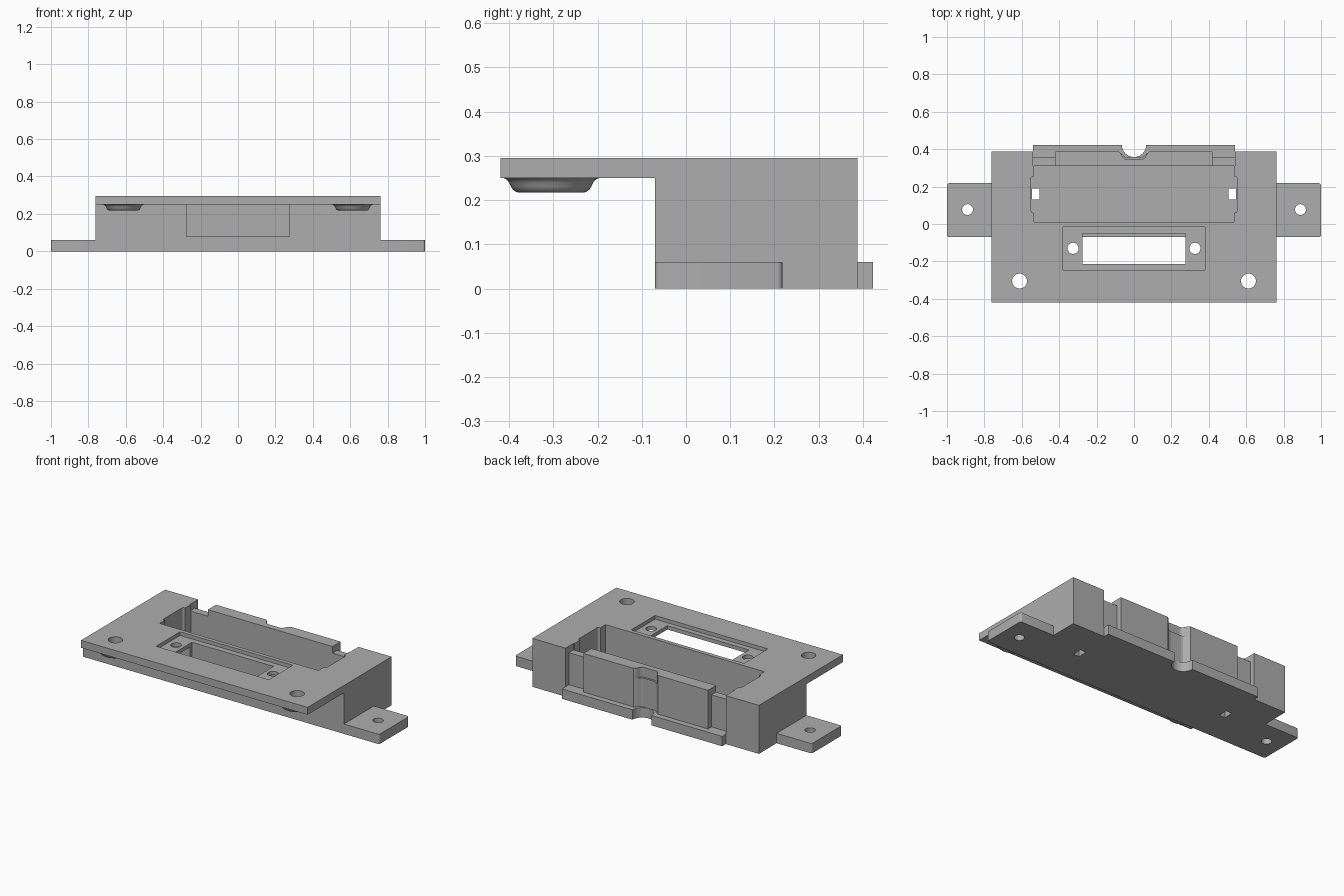
import bpy, bmesh
from math import sin, cos, pi, radians

cube = bpy.data.objects.get("Cube")
if cube:
    bpy.data.objects.remove(cube, do_unlink=True)

grey = bpy.data.materials.new("plain grey")
grey.use_nodes = True
grey.diffuse_color = (0.42, 0.42, 0.42, 1)
grey.node_tree.nodes["Principled BSDF"].inputs["Base Color"].default_value = (0.42, 0.42, 0.42, 1)


def finish(name, bm):
    bmesh.ops.recalc_face_normals(bm, faces=bm.faces)
    me = bpy.data.meshes.new(name)
    bm.to_mesh(me)
    bm.free()
    me.materials.append(grey)
    ob = bpy.data.objects.new(name, me)
    bpy.context.scene.collection.objects.link(ob)
    return ob


def prism(name, pts, a, b, axis="z", bevel=None):
    """Extrude an outline from a to b along z (xy points) or x (yz points)."""
    place = (lambda p: (p[0], p[1], a)) if axis == "z" else (lambda p: (a, p[0], p[1]))
    bm = bmesh.new()
    face = bm.faces.new([bm.verts.new(place(p)) for p in pts])
    moved = bmesh.ops.extrude_face_region(bm, geom=[face])["geom"]
    shift = (0, 0, b - a) if axis == "z" else (b - a, 0, 0)
    bmesh.ops.translate(bm, verts=[v for v in moved if isinstance(v, bmesh.types.BMVert)], vec=shift)
    if bevel:
        radius, rule = bevel
        edges = [e for e in bm.edges
                 if abs(e.verts[0].co.z - e.verts[1].co.z) > 0.001 and rule(e.verts[0].co)]
        bmesh.ops.bevel(bm, geom=edges, offset=radius, segments=4, profile=0.5, affect="EDGES")
    return finish(name, bm)


def box(name, x0, x1, y0, y1, z0, z1, bevel=None):
    return prism(name, [(x0, y0), (x1, y0), (x1, y1), (x0, y1)], z0, z1, bevel=bevel)


def rod(name, x, y, r, z0, z1, n=32):
    return prism(name, [(x + r * cos(2 * pi * i / n), y + r * sin(2 * pi * i / n)) for i in range(n)], z0, z1)


def lathe(name, x, y, profile, n=48):
    """Closed ring profile turned around a vertical axis."""
    bm = bmesh.new()
    rings = [[bm.verts.new((x + r * cos(2 * pi * i / n), y + r * sin(2 * pi * i / n), z))
              for r, z in profile] for i in range(n)]
    m = len(profile)
    for i in range(n):
        p, q = rings[i], rings[(i + 1) % n]
        for j in range(m):
            k = (j + 1) % m
            bm.faces.new((p[j], q[j], q[k], p[k]))
    return finish(name, bm)


def cut(ob, cutters):
    for c in cutters:
        c.hide_render = True
        mod = ob.modifiers.new("cut", "BOOLEAN")
        mod.operation, mod.solver, mod.object = "DIFFERENCE", "EXACT", c
    bpy.context.view_layer.update()
    dg = bpy.context.evaluated_depsgraph_get()
    ob_me = bpy.data.meshes.new_from_object(ob.evaluated_get(dg))
    ob.modifiers.clear()
    ob.data = ob_me
    for c in cutters:
        bpy.data.objects.remove(c, do_unlink=True)


def smooth(ob):
    bpy.ops.object.select_all(action="DESELECT")
    ob.select_set(True)
    bpy.context.view_layer.objects.active = ob
    bpy.ops.object.shade_smooth_by_angle(angle=radians(35))


TOP, LEDGE, FLOOR = 0.295, 0.25, 0.06
HIGH = 0.4

# Body: deep block with the face plate overhanging to the front
body = prism("body", [(-0.07, 0), (0.388, 0), (0.388, TOP), (-0.42, TOP), (-0.42, LEDGE), (-0.07, LEDGE)],
             -0.763, 0.763, "x")
cutters = [
    box("rear_bay", -0.54, 0.54, 0.31, 0.5, -0.1, HIGH),
    box("cavity", -0.535, 0.535, 0.01, 0.32, FLOOR, HIGH),
    box("pocket", -0.38, 0.38, -0.245, -0.015, TOP - 0.022, HIGH),
    box("window", -0.275, 0.275, -0.213, -0.05, 0.08, HIGH),
]
for s in (-1, 1):
    xs = sorted((s * 0.5, s * 0.55))
    cutters += [
        box("side_relief", *xs, 0.06, 0.255, FLOOR, HIGH,
            bevel=(0.01, lambda co: abs(co.x) > 0.54)),
        box("floor_slot", *sorted((s * 0.505, s * 0.545)), 0.13, 0.19, -0.1, 0.2),
        rod("pocket_hole", s * 0.326, -0.13, 0.03, 0.2, HIGH),
        rod("corner_hole", s * 0.612, -0.305, 0.04, 0.2, HIGH),
    ]
cut(body, cutters)
smooth(body)

# Rear flange with a half-round cable notch
arc = [(0.065 * cos(pi + pi * i / 16), 0.423 + 0.065 * sin(pi + pi * i / 16)) for i in range(17)]
flange = prism("rear_flange", [(-0.54, 0.31), (-0.54, 0.423)] + arc + [(0.54, 0.423), (0.54, 0.31)], 0, FLOOR)
smooth(flange)


# Rear wall, its groove stepping deeper near the top
def wall(name, depth, z0, z1):
    half = [(0.42, 0.31), (0.42, 0.388), (0.082, 0.388), (0.07, 0.378),
            (0.06, depth + 0.013), (0.05, depth + 0.003), (0.038, depth)]
    return prism(name, half + [(-x, y) for x, y in reversed(half)], z0, z1)


wall("rear_wall_lower", 0.357, FLOOR, 0.235)
wall("rear_wall_upper", 0.345, 0.235, TOP)

for s, side in ((1, "left"), (-1, "right")):
    # Thin low walls beside the rear wall
    box(side + "_low_wall", *sorted((s * 0.42, s * 0.54)), 0.31, 0.355, FLOOR, 0.255)
    # Mounting ears
    ear = box(side + "_ear", *sorted((s * 0.76, s)), -0.07, 0.218, 0, FLOOR,
              bevel=(0.012, lambda co: abs(co.x) > 0.9))
    cut(ear, [rod("ear_hole", s * 0.89, 0.077, 0.029, -0.1, 0.2)])
    smooth(ear)
    # Flared collars under the corner holes
    collar = lathe(side + "_collar", s * 0.612, -0.305,
                   [(0.04, LEDGE), (0.108, LEDGE), (0.1, 0.246), (0.095, 0.24), (0.091, 0.231),
                    (0.086, 0.223), (0.08, 0.219), (0.074, 0.217), (0.04, 0.217)])
    smooth(collar)
